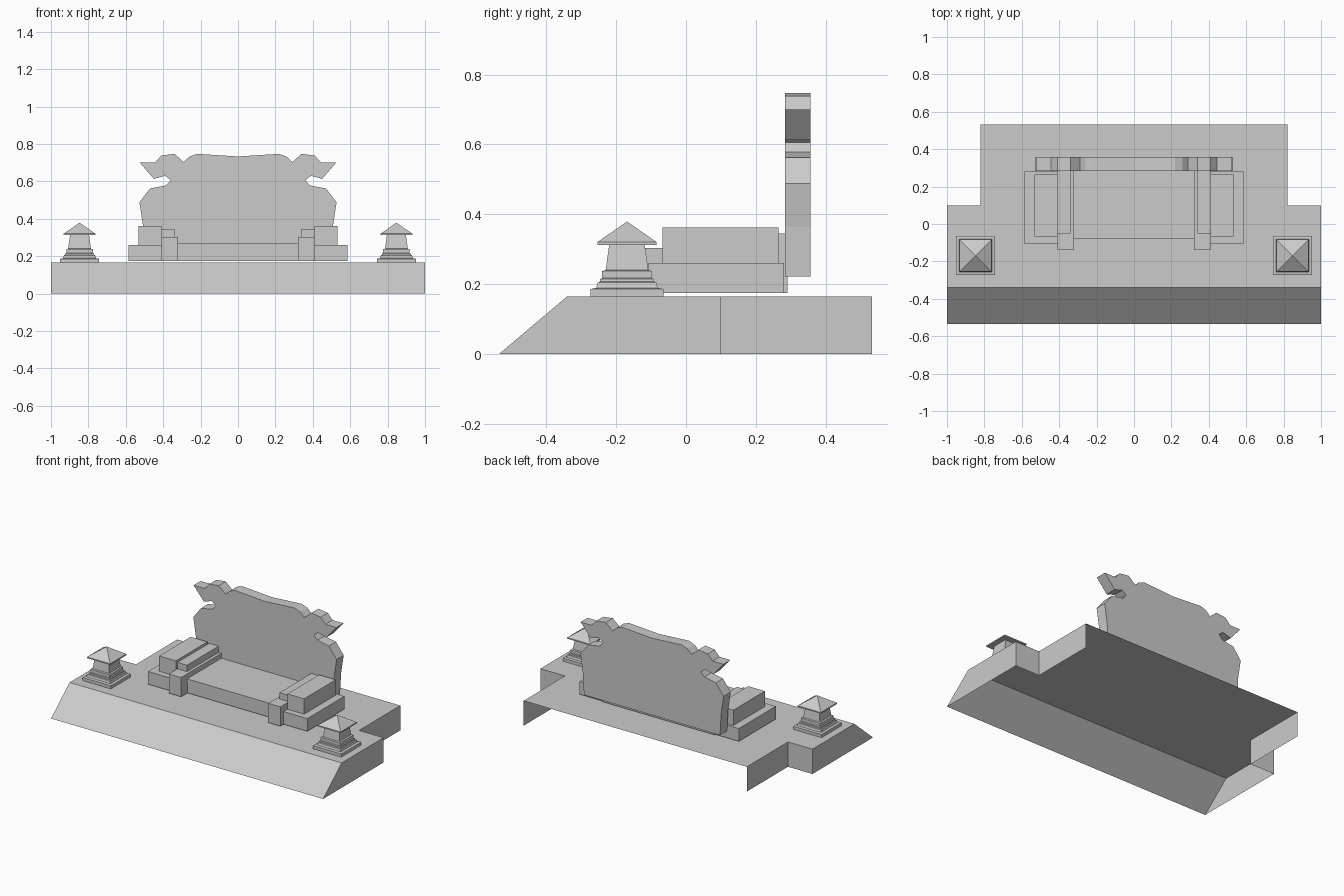
import bpy, bmesh
from mathutils import Matrix

if "Cube" in bpy.data.objects:
    bpy.data.objects.remove(bpy.data.objects["Cube"], do_unlink=True)

stone = bpy.data.materials.new("grey_stone")
stone.use_nodes = True
GREY = (0.6, 0.6, 0.6, 1.0)
stone.diffuse_color = GREY
for node in stone.node_tree.nodes:
    if node.type == 'BSDF_PRINCIPLED':
        node.inputs["Base Color"].default_value = GREY
        node.inputs["Roughness"].default_value = 0.8


def finish(bm, name):
    mesh = bpy.data.meshes.new(name)
    bm.to_mesh(mesh)
    bm.free()
    mesh.materials.append(stone)
    obj = bpy.data.objects.new(name, mesh)
    bpy.context.collection.objects.link(obj)
    return obj


def box(name, x, y, z):
    """Box spanning three (low, high) ranges."""
    spans = (x, y, z)
    centre = [(a + b) / 2 for a, b in spans]
    size = [b - a for a, b in spans]
    bm = bmesh.new()
    bmesh.ops.create_cube(bm, size=1.0, matrix=Matrix.Translation(centre) @ Matrix.Diagonal((*size, 1)))
    return finish(bm, name)


def box_pair(name, x, y, z):
    """Matching boxes on the left (+x) and right (-x)."""
    box("left_" + name, x, y, z)
    box("right_" + name, (-x[1], -x[0]), y, z)


def lantern(name, x, y, profile):
    """Square column lofted through (half width, height) rings to a point."""
    bm = bmesh.new()
    rings = []
    for half, z in profile:
        rings.append([bm.verts.new((x + sx * half, y + sy * half, z))
                      for sx, sy in ((-1, -1), (1, -1), (1, 1), (-1, 1))])
    bm.faces.new(rings[0][::-1])
    for low, high in zip(rings, rings[1:]):
        for i in range(4):
            j = (i + 1) % 4
            bm.faces.new((low[i], low[j], high[j], high[i]))
    bmesh.ops.remove_doubles(bm, verts=rings[-1], dist=0.0001)
    finish(bm, name)


# Platform: open shell with a sloped front and notched rear corners
FLOOR = 0.165
half_outline = [(1, -0.34), (1, 0.1), (0.82, 0.1), (0.82, 0.533)]
outline = half_outline + [(-x, y) for x, y in reversed(half_outline)]
bm = bmesh.new()
top = [bm.verts.new((x, y, FLOOR)) for x, y in outline]
foot = [bm.verts.new((x, -0.535 if y < 0 else y, 0)) for x, y in outline]
bm.faces.new(top)
for i in range(len(outline)):
    j = (i + 1) % len(outline)
    if outline[i][1] > 0.5 and outline[j][1] > 0.5:
        continue  # the rear is open
    bm.faces.new((foot[i], foot[j], top[j], top[i]))
finish(bm, "platform")

# Carved backrest: mirrored silhouette given thickness
edge = [(0.50, 0.222), (0.508, 0.364), (0.527, 0.488), (0.47, 0.562),
        (0.385, 0.578), (0.36, 0.606), (0.39, 0.63), (0.45, 0.613),
        (0.525, 0.70), (0.445, 0.70), (0.41, 0.738), (0.34, 0.747),
        (0.29, 0.703), (0.26, 0.732), (0.22, 0.747)]
silhouette = edge + [(0, 0.733)] + [(-x, z) for x, z in reversed(edge)]
bm = bmesh.new()
front = bm.faces.new([bm.verts.new((x, 0.283, z)) for x, z in silhouette])
extruded = bmesh.ops.extrude_face_region(bm, geom=[front], use_keep_orig=True)
moved = [v for v in extruded["geom"] if isinstance(v, bmesh.types.BMVert)]
bmesh.ops.translate(bm, verts=moved, vec=(0, 0.074, 0))
bmesh.ops.recalc_face_normals(bm, faces=bm.faces)
finish(bm, "backrest")

# Seat
box("seat_body", (-0.32, 0.32), (-0.073, 0.29), (0.175, 0.245))
box("seat_slab", (-0.32, 0.32), (-0.077, 0.29), (0.245, 0.27))

# Sides of the seat
box_pair("side_base", (0.41, 0.585), (-0.107, 0.281), (0.175, 0.26))
box_pair("armrest", (0.41, 0.533), (-0.067, 0.265), (0.26, 0.362))
box_pair("inner_armrest", (0.34, 0.41), (-0.05, 0.288), (0.30, 0.345))
box_pair("side_rail", (0.32, 0.41), (-0.14, 0.29), (0.175, 0.303))

# Roofed lanterns
lantern_profile = [(0.104, FLOOR), (0.104, 0.186), (0.088, 0.189), (0.084, 0.204),
                   (0.078, 0.207), (0.077, 0.214), (0.071, 0.217), (0.071, 0.237),
                   (0.061, 0.24), (0.051, 0.312), (0.085, 0.312), (0.085, 0.32),
                   (0, 0.379)]
lantern("left_lantern", 0.847, -0.169, lantern_profile)
lantern("right_lantern", -0.847, -0.169, lantern_profile)
